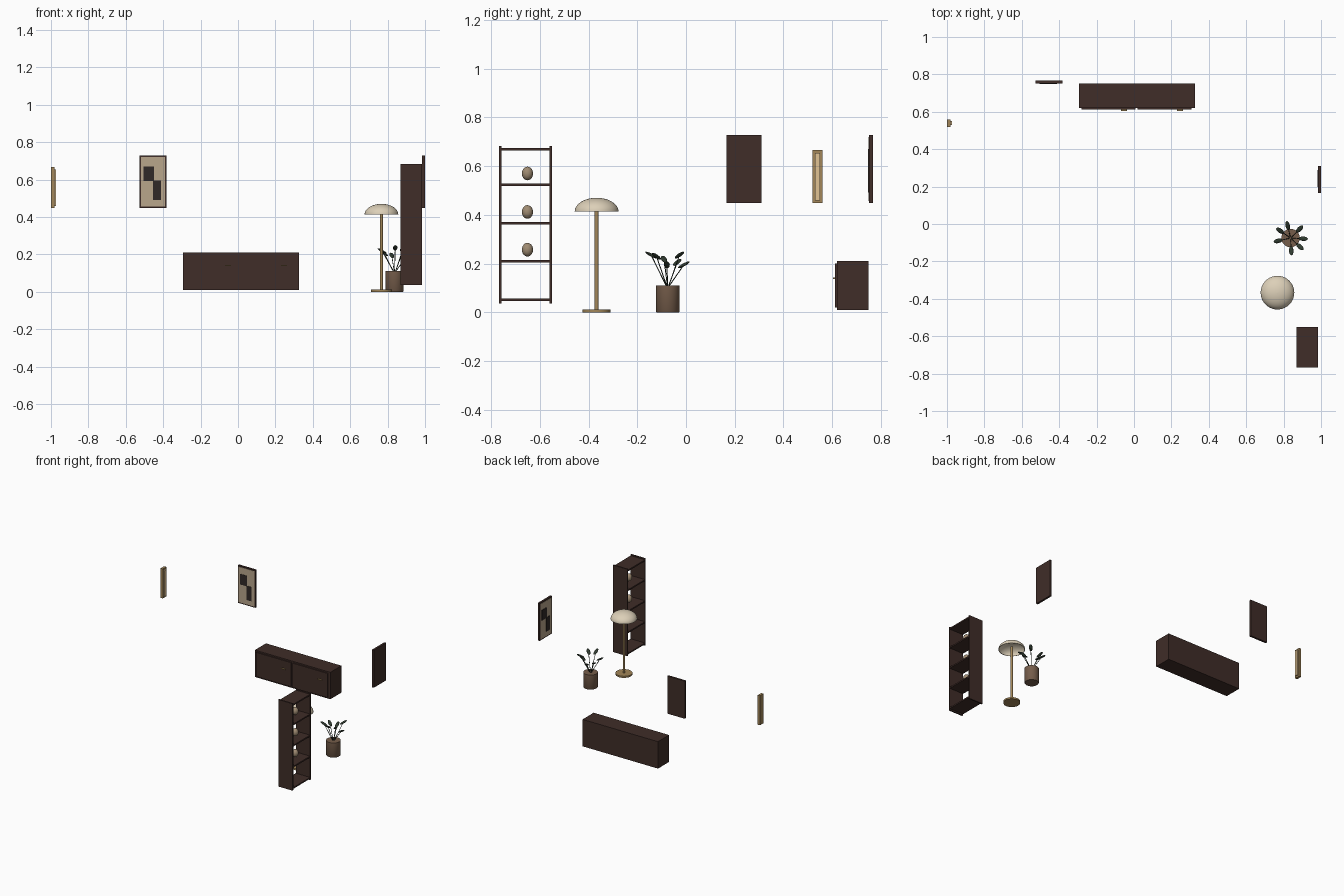
import bpy, math
from mathutils import Vector, Matrix

if "Cube" in bpy.data.objects:
    bpy.data.objects.remove(bpy.data.objects["Cube"])


def mat(name, r, g, b):
    m = bpy.data.materials.new(name)
    m.diffuse_color = (r, g, b, 1)
    m.use_nodes = True
    m.node_tree.nodes["Principled BSDF"].inputs["Base Color"].default_value = m.diffuse_color
    return m


WOOD = mat("dark_wood", .05, .026, .021)
BRASS = mat("brass", .36, .24, .10)
CREAM = mat("cream", .72, .63, .48)
GLOW = mat("warm_glow", .75, .55, .30)
CANVAS = mat("canvas", .48, .38, .26)
INK = mat("ink", .03, .022, .02)
CLAY = mat("clay", .18, .11, .07)
STONE = mat("stone", .35, .26, .17)
LEAF = mat("leaf", .03, .045, .03)


def finish(name, m, smooth=False):
    o = bpy.context.object
    o.name = name
    o.data.materials.append(m)
    if smooth:
        bpy.ops.object.shade_smooth_by_angle(angle=math.radians(40))
    return o


def box(name, m, x, y, z):
    """Box from (min, max) pairs."""
    bpy.ops.mesh.primitive_cube_add(size=1, location=[(a + b) / 2 for a, b in (x, y, z)])
    o = finish(name, m)
    o.scale = [b - a for a, b in (x, y, z)]
    return o


def rod(name, m, a, b, r, sides=32):
    a, b = Vector(a), Vector(b)
    d = b - a
    bpy.ops.mesh.primitive_cylinder_add(vertices=sides, radius=r, depth=d.length, location=(a + b) / 2,
                                        rotation=d.to_track_quat('Z', 'Y').to_euler())
    return finish(name, m, True)


def ball(name, m, loc, scale, rot=(0, 0, 0), seg=24):
    bpy.ops.mesh.primitive_uv_sphere_add(segments=seg, ring_count=seg // 2, radius=1, location=loc, rotation=rot)
    o = finish(name, m, True)
    o.scale = scale
    return o


def lathe(name, m, profile, loc, seg=40):
    """Spin an (r, z) profile around a vertical axis."""
    verts = [(r * math.cos(2 * math.pi * i / seg), r * math.sin(2 * math.pi * i / seg), z)
             for i in range(seg) for r, z in profile]
    n = len(profile)
    faces = [(i * n + k, (i + 1) % seg * n + k, (i + 1) % seg * n + k + 1, i * n + k + 1)
             for i in range(seg) for k in range(n - 1)]
    me = bpy.data.meshes.new(name)
    me.from_pydata(verts, [], faces)
    o = bpy.data.objects.new(name, me)
    bpy.context.collection.objects.link(o)
    o.location = loc
    bpy.ops.object.select_all(action='DESELECT')
    o.select_set(True)
    bpy.context.view_layer.objects.active = o
    return finish(name, m, True)


# Sideboard with two doors and bar handles
box("sideboard_body", WOOD, (-.295, .325), (.62, .75), (.01, .21))
for i, x in enumerate((-.28, .02)):
    box(f"sideboard_door_{i}", WOOD, (x, x + .287), (.612, .621), (.02, .2))
    box(f"sideboard_handle_{i}", BRASS, (x + .21, x + .243), (.603, .613), (.137, .143))

# Open shelf unit with ornaments
for i, y in enumerate((-.767, -.561)):
    box(f"shelf_side_{i}", WOOD, (.868, .985), (y, y + .01), (.037, .683))
for i, z in enumerate((.052, .21, .366, .523, .67)):
    box(f"shelf_board_{i}", WOOD, (.868, .985), (-.76, -.555), (z - .005, z + .005))
for i, z in enumerate((.257, .412, .57)):
    ball(f"ornament_{i}", STONE, (.926, -.651, z), (.023, .023, .028))

# Floor lamp with a hollow dome shade
LX, LY = .767, -.367
rod("lamp_base", BRASS, (LX, LY, 0), (LX, LY, .012), .057, 40)
rod("lamp_pole", BRASS, (LX, LY, .01), (LX, LY, .435), .008, 24)
arc = [math.pi / 2 * k / 12 for k in range(13)]
dome = [(max(.0003, .09 * math.cos(a)), .056 * math.sin(a)) for a in arc]
inner = [(max(.0003, .087 * math.cos(a)), .053 * math.sin(a)) for a in reversed(arc)]
lathe("lamp_shade", CREAM, inner + dome, (LX, LY, .414))

# Potted plant: seven stems with leaves
PX, PY = .837, -.075
lathe("pot", CLAY, [(.0003, 0), (.046, 0), (.049, .004), (.049, .11), (.0003, .11)], (PX, PY, 0))
for i, (deg, z) in enumerate(((-3, .195), (45, .235), (103, .195), (145, .205),
                              (193, .218), (273, .235), (317, .23))):
    a = math.radians(deg)
    out = Vector((math.cos(a), math.sin(a), 0))
    base = Vector((PX, PY, .108)) + out * .006
    tip = Vector((PX, PY, z)) + out * .068
    rod(f"stem_{i}", LEAF, base, tip, .002, 8)
    ball(f"leaf_{i}", LEAF, tip, (.028, .012, .006), (0, math.radians(-28), a), 16)


# Framed abstract pictures, modelled facing -y with the back at y = 0
def picture(name, loc, angle):
    parts = [box(name + "_frame", WOOD, (-.072, .072), (-.015, 0), (.449, .728)),
             box(name + "_canvas", CANVAS, (-.064, .064), (-.017, -.012), (.457, .72)),
             box(name + "_block_high", INK, (-.051, .005), (-.019, -.015), (.592, .67)),
             box(name + "_block_low", INK, (0, .042), (-.0195, -.015), (.491, .596))]
    m = Matrix.Translation(loc) @ Matrix.Rotation(angle, 4, 'Z')
    for o in parts:
        o.location = m @ o.location
        o.rotation_euler.z = angle


picture("back_picture", (-.455, .767, 0), 0)
picture("side_picture", (1, .239, 0), -math.pi / 2)

# Wall light
box("wall_light_plate", BRASS, (-1, -.982), (.519, .56), (.448, .667))
box("wall_light_panel", GLOW, (-.984, -.973), (.529, .55), (.46, .655))
